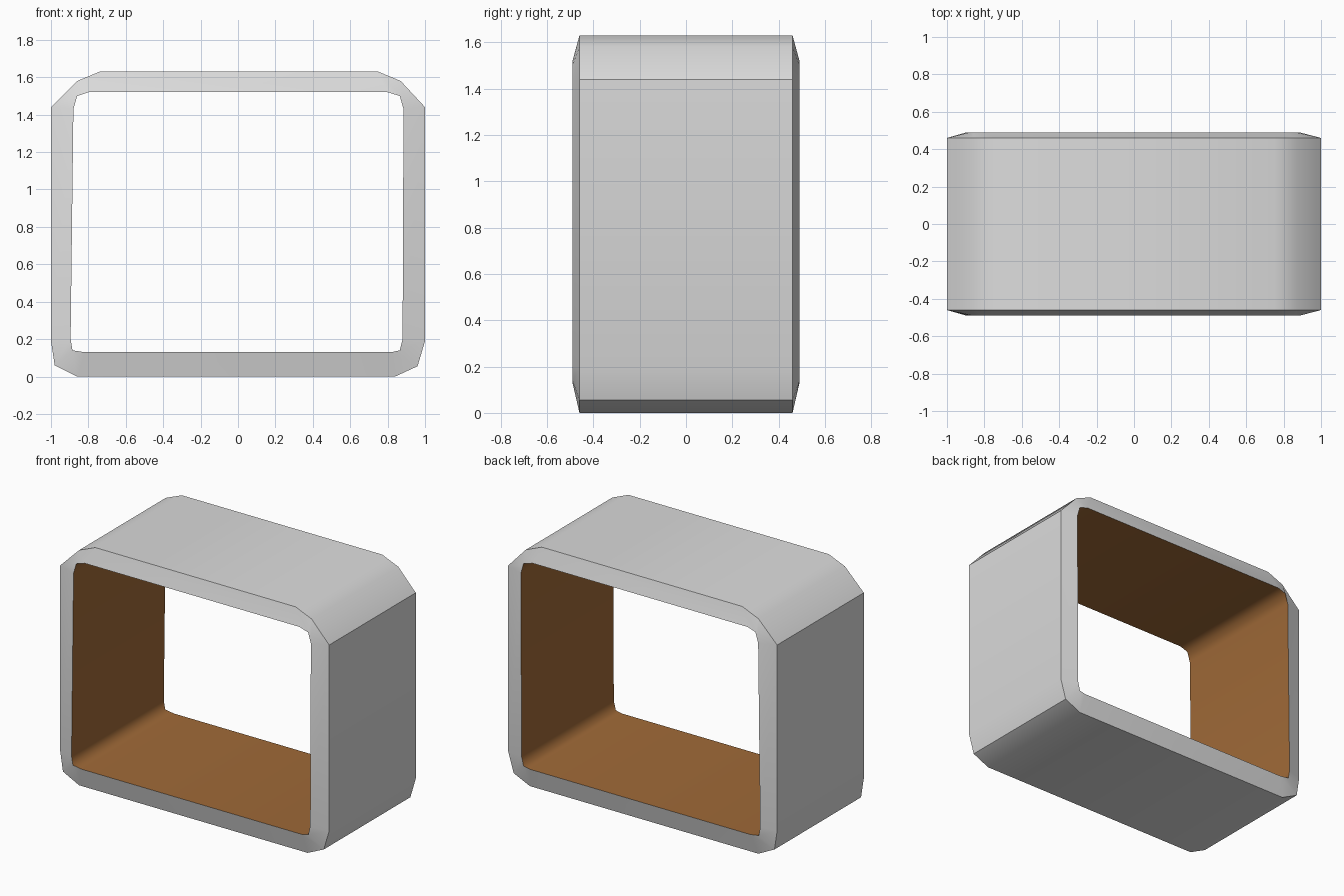
import bpy, bmesh, math

if "Cube" in bpy.data.objects:
    bpy.data.objects.remove(bpy.data.objects["Cube"])

# Matching 12-point outlines (x, z) of the shell and its opening
OUTER = [(-0.86, 0), (0.84, 0), (0.96, 0.055), (1, 0.19), (1, 1.44), (0.87, 1.58),
         (0.75, 1.63), (-0.74, 1.63), (-0.86, 1.58), (-1, 1.44), (-1, 0.19), (-0.98, 0.06)]
INNER = [(-0.82, 0.13), (0.82, 0.13), (0.865, 0.14), (0.88, 0.2), (0.885, 1.43), (0.865, 1.5),
         (0.80, 1.52), (-0.80, 1.52), (-0.86, 1.5), (-0.88, 1.43), (-0.895, 0.2), (-0.885, 0.14)]


def material(name, color):
    m = bpy.data.materials.new(name)
    m.diffuse_color = (*color, 1)
    m.use_nodes = True
    m.node_tree.nodes["Principled BSDF"].inputs["Base Color"].default_value = m.diffuse_color
    return m


bm = bmesh.new()


def ring(profile, y):
    return [bm.verts.new((x, y, z)) for x, z in profile]


# Outer wall, sloped rims and inner lining as bridged rings
rings = [ring(OUTER, -0.46), ring(OUTER, 0.46), ring(INNER, 0.49), ring(INNER, -0.49)]
n = len(OUTER)
for k in range(4):
    a, b = rings[k], rings[(k + 1) % 4]
    for i in range(n):
        j = (i + 1) % n
        f = bm.faces.new((a[i], a[j], b[j], b[i]))
        f.smooth = True
        f.material_index = 1 if k == 2 else 0   # lining is brown
bmesh.ops.recalc_face_normals(bm, faces=bm.faces)

# Hard edges between parts, soft corners in the lining and along the rims
for e in bm.edges:
    lining = all(f.material_index == 1 for f in e.link_faces)
    e.smooth = lining or e.calc_face_angle(0) < math.radians(35)

mesh = bpy.data.meshes.new("box_shelf")
bm.to_mesh(mesh)
bm.free()
mesh.materials.append(material("light grey", (0.72, 0.72, 0.72)))
mesh.materials.append(material("wood brown", (0.352, 0.144, 0.039)))
obj = bpy.data.objects.new("box_shelf", mesh)
bpy.context.collection.objects.link(obj)
